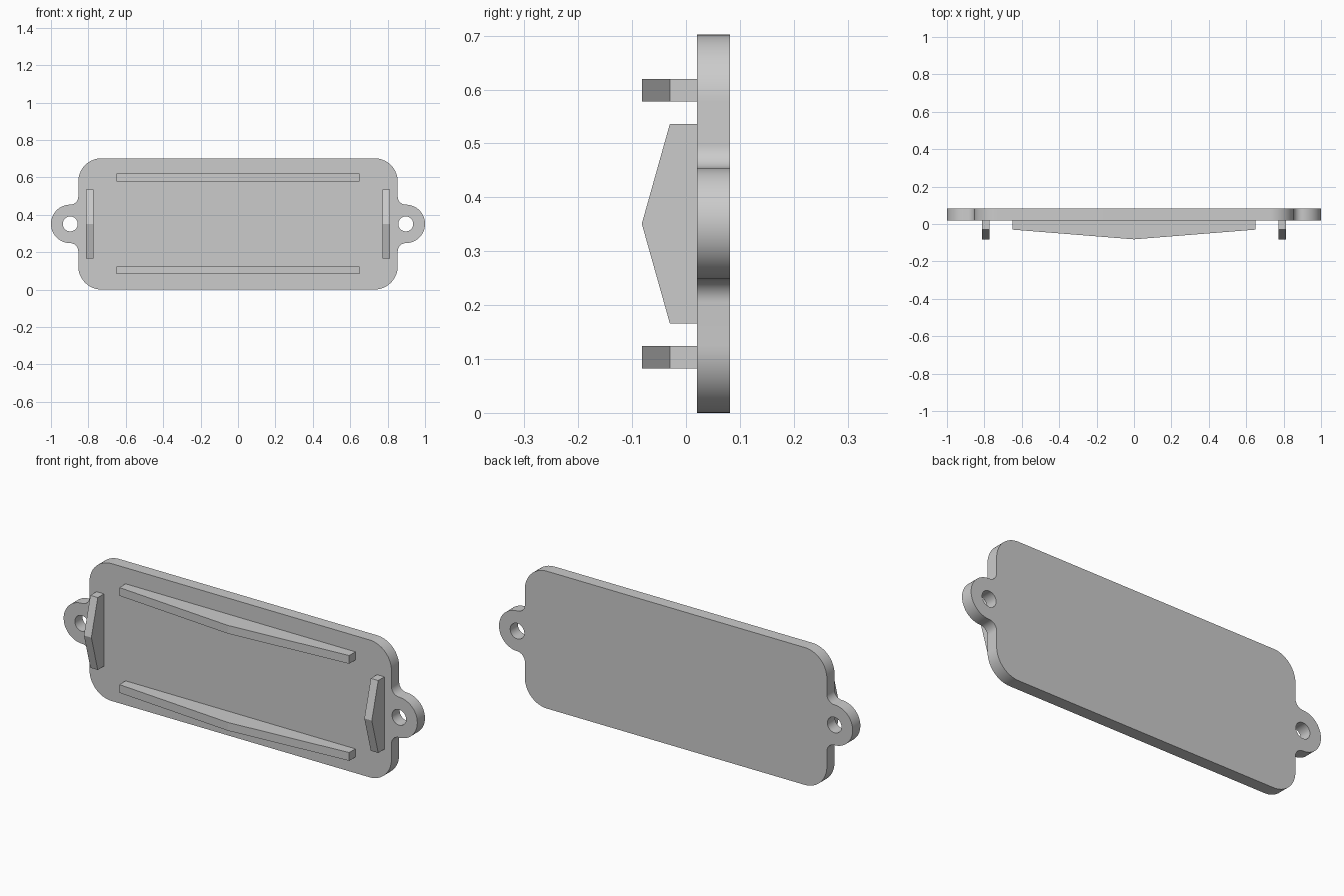
import bpy, bmesh
from math import cos, sin, radians, pi
from mathutils import Matrix

cube = bpy.data.objects.get("Cube")
if cube:
    bpy.data.objects.remove(cube, do_unlink=True)

HALF_W, HALF_H = 0.854, 0.351      # plate body
CORNER, FILLET = 0.125, 0.043
TAB_R, HOLE_R = 0.103, 0.04
TAB_X = 1 - TAB_R                  # tab and hole centre
FRONT, BACK = 0.02, 0.082          # plate faces in y
PEAK, END = -0.082, -0.03          # rib front edge in y
RIB = 0.042                        # rib thickness

grey = bpy.data.materials.new("light grey")
grey.use_nodes = True
colour = (0.6, 0.6, 0.6, 1)
grey.diffuse_color = colour
grey.node_tree.nodes["Principled BSDF"].inputs["Base Color"].default_value = colour


def arc(cx, cy, r, start, end, steps=16):
    angles = [radians(start + (end - start) * i / steps) for i in range(steps + 1)]
    return [(cx + r * cos(a), cy + r * sin(a)) for a in angles]


def unique(points):
    kept = []
    for p in points:
        if all(abs(p[0] - q[0]) + abs(p[1] - q[1]) > 1e-5 for q in kept):
            kept.append(p)
    return kept


def add_spline(curve, points):
    spline = curve.splines.new("POLY")
    spline.points.add(len(points) - 1)
    for target, (x, y) in zip(spline.points, points):
        target.co = (x, y, 0, 1)
    spline.use_cyclic_u = True


# Plate outline: one quarter (tab, fillet, corner), mirrored twice
quarter = (arc(TAB_X, 0, TAB_R, 0, 90, 24)
           + arc(TAB_X, TAB_R + FILLET, FILLET, 270, 180, 12)
           + arc(HALF_W - CORNER, HALF_H - CORNER, CORNER, 0, 90))
upper = quarter + [(-x, y) for x, y in reversed(quarter)]
outline = unique(upper + [(x, -y) for x, y in reversed(upper)])

curve = bpy.data.curves.new("plate_outline", "CURVE")
curve.dimensions = "2D"
curve.fill_mode = "BOTH"
curve.extrude = (BACK - FRONT) / 2
add_spline(curve, outline)
for side in (-1, 1):
    add_spline(curve, unique(arc(side * TAB_X, 0, HOLE_R, 0, 360, 32)))

plate = bpy.data.objects.new("cover_plate", curve)
bpy.context.collection.objects.link(plate)
bpy.ops.object.select_all(action="DESELECT")
plate.select_set(True)
bpy.context.view_layer.objects.active = plate
bpy.ops.object.convert(target="MESH")
plate = bpy.context.object
plate.name = "cover_plate"
bm = bmesh.new()
bm.from_mesh(plate.data)
bmesh.ops.remove_doubles(bm, verts=bm.verts, dist=1e-5)
bm.transform(Matrix.Translation((0, (FRONT + BACK) / 2, HALF_H)) @ Matrix.Rotation(pi / 2, 4, "X"))
bmesh.ops.recalc_face_normals(bm, faces=bm.faces)
bm.to_mesh(plate.data)
bm.free()
plate.data.materials.clear()
plate.data.materials.append(grey)
bpy.ops.object.shade_smooth_by_angle(angle=radians(30))


# Ribs: pointed profile along an axis, extruded across it
def rib(name, half_length, centre, upright):
    profile = [(-half_length, FRONT), (-half_length, END), (0, PEAK),
               (half_length, END), (half_length, FRONT)]
    bm = bmesh.new()
    verts = [bm.verts.new((u, y, -RIB / 2)) for u, y in profile]
    face = bm.faces.new(verts)
    extruded = bmesh.ops.extrude_face_region(bm, geom=[face])["geom"]
    bmesh.ops.translate(bm, vec=(0, 0, RIB),
                        verts=[g for g in extruded if isinstance(g, bmesh.types.BMVert)])
    if upright:
        bm.transform(Matrix.Rotation(pi / 2, 4, "Y"))
    bm.transform(Matrix.Translation(centre))
    bmesh.ops.recalc_face_normals(bm, faces=bm.faces)
    mesh = bpy.data.meshes.new(name)
    bm.to_mesh(mesh)
    bm.free()
    mesh.materials.append(grey)
    bpy.context.collection.objects.link(bpy.data.objects.new(name, mesh))


for sign, level, side in ((-1, "lower", "right"), (1, "upper", "left")):
    rib(level + "_rib", 0.65, (0, 0, HALF_H + sign * 0.248), False)
    rib(side + "_rib", 0.185, (sign * 0.793, 0, HALF_H), True)
